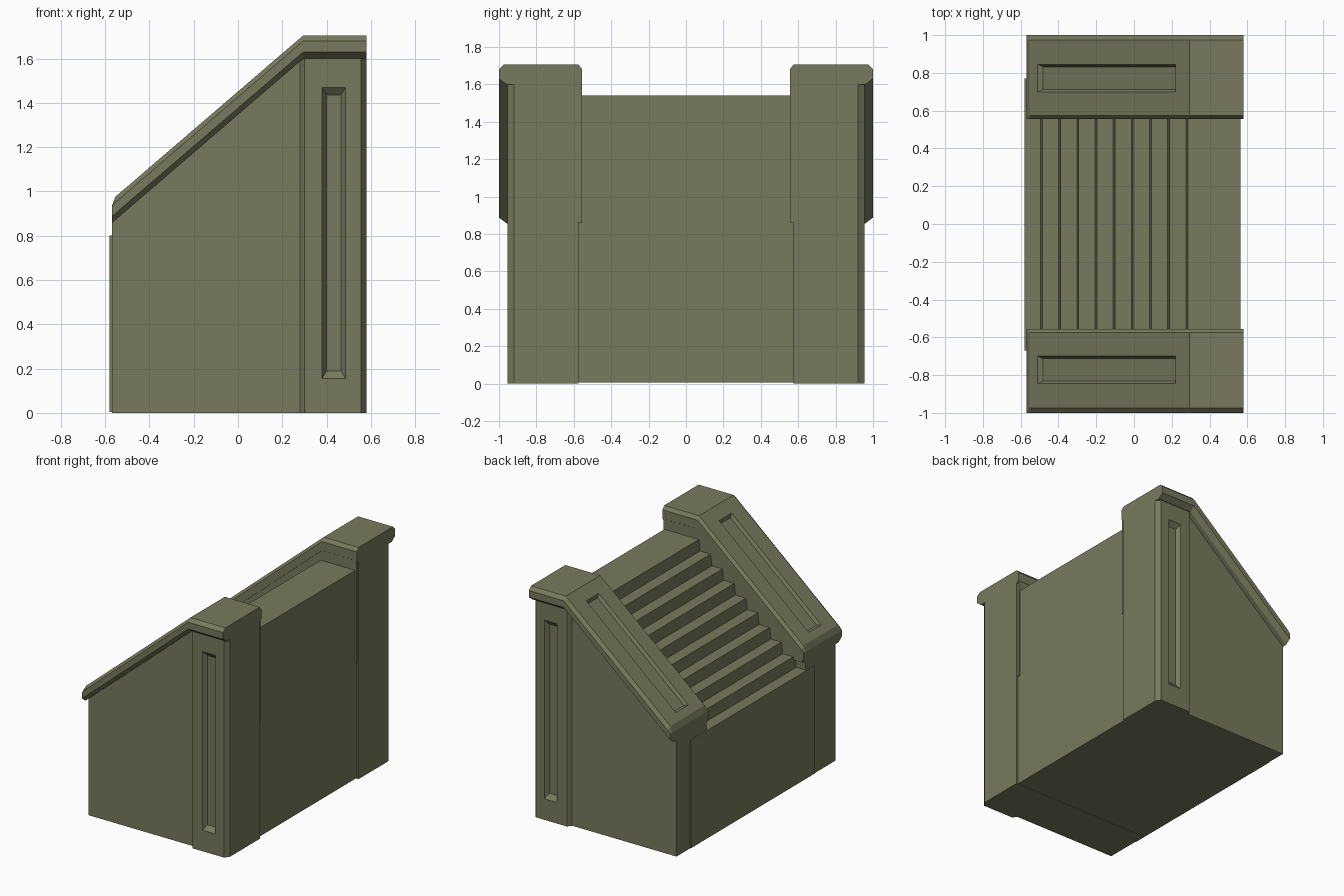
import bpy, bmesh, math
from mathutils import Vector

if "Cube" in bpy.data.objects:
    bpy.data.objects.remove(bpy.data.objects["Cube"], do_unlink=True)

olive = bpy.data.materials.new("olive_stone")
olive.use_nodes = True
COLOUR = (0.185, 0.195, 0.11, 1)
olive.diffuse_color = COLOUR
olive.node_tree.nodes["Principled BSDF"].inputs["Base Color"].default_value = COLOUR


def loft(name, rings):
    """Closed solid through rings that all have the same point count."""
    bm = bmesh.new()
    loops = [[bm.verts.new(p) for p in ring] for ring in rings]
    n = len(loops[0])
    for a, b in zip(loops, loops[1:]):
        for i in range(n):
            j = (i + 1) % n
            bm.faces.new((a[i], a[j], b[j], b[i]))
    bm.faces.new(loops[0])
    bm.faces.new(loops[-1])
    bmesh.ops.recalc_face_normals(bm, faces=bm.faces)
    mesh = bpy.data.meshes.new(name)
    bm.to_mesh(mesh)
    bm.free()
    mesh.materials.append(olive)
    obj = bpy.data.objects.new(name, mesh)
    bpy.context.collection.objects.link(obj)
    return obj


def side_prism(name, profile, y0, y1):
    return loft(name, [[(x, y, z) for x, z in profile] for y in (y0, y1)])


def recess(obj, centre, u, v, normal, half_u, half_v, inset_u, inset_v, depth):
    """Cut a sunken panel with sloping sides into a flat surface."""
    rings = []
    for k in (-1, 1):
        hu, hv = half_u - k * inset_u, half_v - k * inset_v
        rings.append([centre - normal * depth * k + u * a * hu + v * b * hv
                      for a, b in ((-1, -1), (1, -1), (1, 1), (-1, 1))])
    cutter = loft("panel_cutter", rings)
    cutter.hide_render = True
    mod = obj.modifiers.new("panel", "BOOLEAN")
    mod.operation, mod.solver, mod.object = "DIFFERENCE", "EXACT", cutter
    bpy.context.view_layer.objects.active = obj
    bpy.ops.object.modifier_apply(modifier=mod.name)
    bpy.data.objects.remove(cutter, do_unlink=True)


# Main dimensions
LOW_X, KNEE_X, HIGH_X = -0.57, 0.295, 0.58
LOW_Z, KNEE_Z = 0.857, 1.60
SLOPE = (KNEE_Z - LOW_Z) / (KNEE_X - LOW_X)
THICK = 0.105


def cap_base(x):
    return KNEE_Z + SLOPE * (min(x, KNEE_X) - KNEE_X)


# Staircase: nine slightly leaning risers, solid down to the ground
STEPS, FIRST_X, RUN, FIRST_Z, TOP_Z = 9, -0.49, 0.0962, 0.80, 1.54
rise = (TOP_Z - FIRST_Z) / STEPS
profile = [(-0.58, 0.005), (-0.58, FIRST_Z)]
for i in range(STEPS):
    x, z = FIRST_X + i * RUN, FIRST_Z + i * rise
    profile += [(x - 0.005, z), (x + 0.005, z + rise)]
profile += [(0.565, TOP_Z), (0.565, 0.005)]
side_prism("staircase", profile, -0.67, 0.77)

for side, s in (("front", -1), ("back", 1)):
    # Side wall under the sloping cap
    side_prism(side + "_wall",
               [(LOW_X, 0), (LOW_X, LOW_Z + 0.02), (KNEE_X, KNEE_Z + 0.02),
                (0.57, KNEE_Z + 0.02), (0.57, 0)], s * 0.576, s * 0.925)

    # Pillar with chamfered outer corners and a sunken panel
    plan = [(0.28, 0.575), (0.28, 0.925), (0.30, 0.955),
            (0.555, 0.955), (HIGH_X, 0.92), (HIGH_X, 0.575)]
    pillar = loft(side + "_pillar",
                  [[(x, s * y, z) for x, y in plan] for z in (0, KNEE_Z + 0.01)])
    recess(pillar, Vector((0.4325, s * 0.955, 0.8125)), Vector((1, 0, 0)),
           Vector((0, 0, 1)), Vector((0, s, 0)), 0.0525, 0.6575, 0.02, 0.035, 0.03)

    # Chamfered cap following the slope, then level over the pillar
    section = [(0.96, 0), (1.0, 0.03), (1.0, 0.08), (0.975, THICK),
               (0.575, THICK), (0.555, 0.08), (0.555, 0.015), (0.57, 0)]
    rings = []
    for x, top in ((LOW_X, 0.075), (LOW_X + 0.016, THICK), (KNEE_X, THICK), (HIGH_X, THICK)):
        rings.append([(x, s * y, cap_base(x) + min(dz, top)) for y, dz in section])
    cap = loft(side + "_cap", rings)
    along = Vector((1, 0, SLOPE)).normalized()
    up = Vector((-along.z, 0, along.x))
    mid_x = -0.145
    recess(cap, Vector((mid_x, s * 0.7725, cap_base(mid_x) + THICK)), along,
           Vector((0, 1, 0)), up, 0.365 / along.x, 0.0725, 0.018, 0.013, 0.022)

    # Inner plate closing the gap between cap and stairs
    side_prism(side + "_inner_plate",
               [(-0.56, 0.86), (-0.56, 0.91), (KNEE_X, 1.65), (0.574, 1.65), (0.574, 0.86)],
               s * 0.556, s * 0.58)
